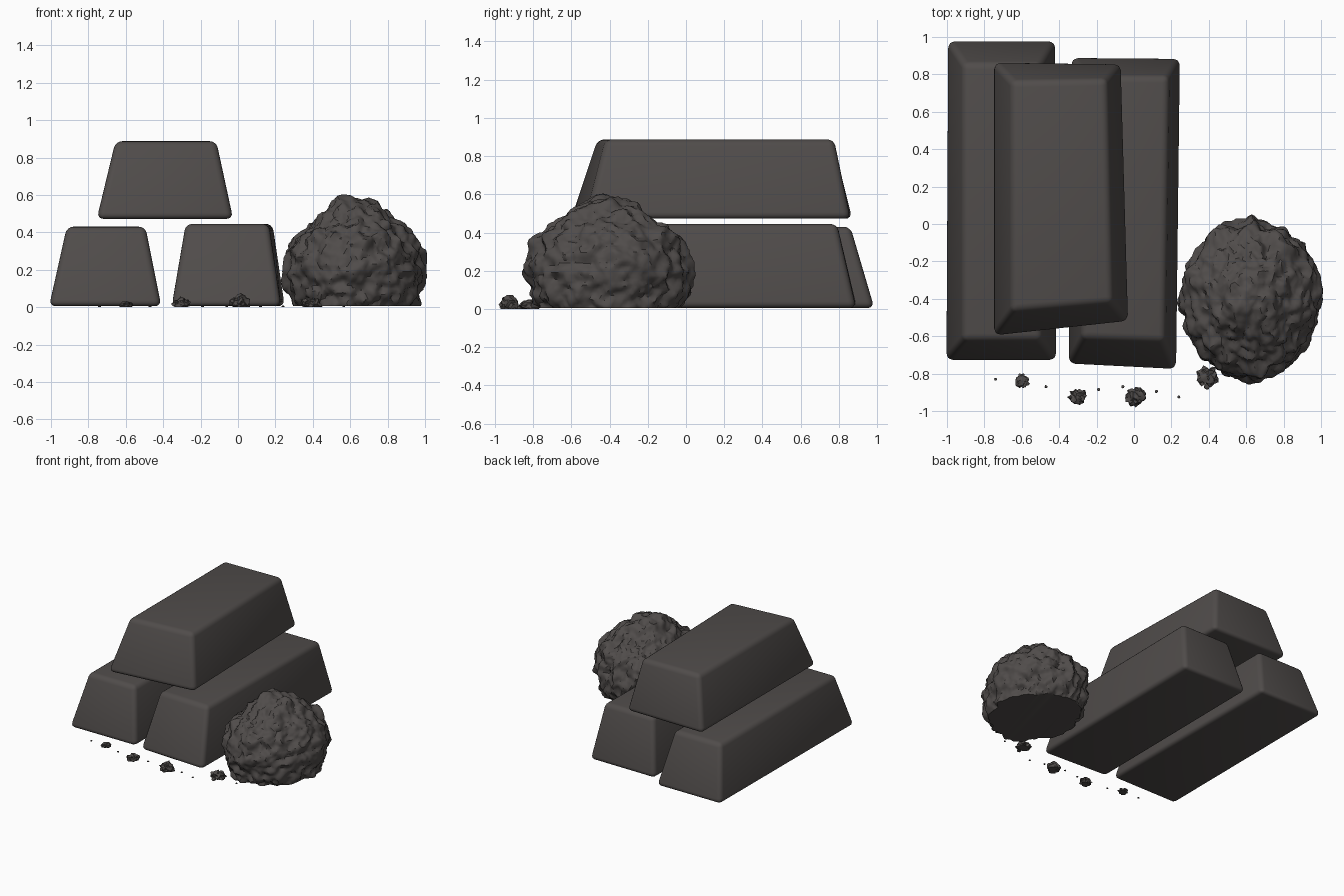
import bpy, bmesh, math
from mathutils import Vector, noise

cube = bpy.data.objects.get("Cube")
if cube:
    bpy.data.objects.remove(cube, do_unlink=True)

# One dark warm grey for everything
grey = bpy.data.materials.new("dark_warm_grey")
grey.use_nodes = True
colour = (0.08, 0.072, 0.069, 1)
grey.diffuse_color = colour
shader = grey.node_tree.nodes["Principled BSDF"]
shader.inputs["Base Color"].default_value = colour
shader.inputs["Roughness"].default_value = 0.8


def finish(name, bm, angle):
    bmesh.ops.recalc_face_normals(bm, faces=bm.faces)
    mesh = bpy.data.meshes.new(name)
    bm.to_mesh(mesh)
    bm.free()
    mesh.materials.append(grey)
    obj = bpy.data.objects.new(name, mesh)
    bpy.context.collection.objects.link(obj)
    bpy.ops.object.select_all(action='DESELECT')
    obj.select_set(True)
    bpy.context.view_layer.objects.active = obj
    bpy.ops.object.shade_smooth_by_angle(angle=math.radians(angle))
    return obj


def ingot(name, base, top, z0, z1):
    """Tapered bar; corners run front left to back left, counter-clockwise from above."""
    bm = bmesh.new()
    low = [bm.verts.new((x, y, z0)) for x, y in base]
    high = [bm.verts.new((x, y, z1)) for x, y in top]
    bm.faces.new(low)
    bm.faces.new(high)
    for i in range(4):
        j = (i + 1) % 4
        bm.faces.new((low[i], low[j], high[j], high[i]))
    bmesh.ops.bevel(bm, geom=bm.edges[:], offset=0.035, segments=4,
                    profile=0.5, affect='EDGES', clamp_overlap=True)
    return finish(name, bm, 40)


def stone(name, centre, radii, floor, detail, layers, shape=None):
    """Lumpy ellipsoid cut flat at the floor; layers are (frequency, strength)."""
    bm = bmesh.new()
    bmesh.ops.create_icosphere(bm, subdivisions=detail, radius=1)
    centre = Vector(centre)
    for v in bm.verts:
        d = v.co.normalized()
        r = 1.0
        for freq, strength in layers:
            r += strength * noise.noise(d * freq + centre * 7)
        if shape:
            r += shape(d)
        v.co = centre + Vector(a * b * r for a, b in zip(d, radii))
    bmesh.ops.bisect_plane(bm, geom=bm.verts[:] + bm.edges[:] + bm.faces[:],
                           plane_co=(0, 0, floor), plane_no=(0, 0, 1), clear_inner=True)
    bmesh.ops.holes_fill(bm, edges=[e for e in bm.edges if e.is_boundary], sides=0)
    return finish(name, bm, 35)


# Stacked bars
ingot("left_bar",
      [(-1.01, -.735), (-.41, -.735), (-.415, .985), (-1.0, .985)],
      [(-.915, -.62), (-.495, -.62), (-.495, .86), (-.915, .86)], .005, .43)
ingot("middle_bar",
      [(-.355, -.755), (.23, -.785), (.25, .89), (-.34, .895)],
      [(-.28, -.61), (.165, -.625), (.185, .79), (-.26, .79)], .005, .445)
ingot("upper_bar",
      [(-.755, -.605), (-.025, -.525), (-.065, .86), (-.755, .87)],
      [(-.655, -.465), (-.115, -.42), (-.145, .775), (-.655, .765)], .472, .887)


# Boulder with a narrower, knobbly crown
def crown(d):
    shoulder = -0.09 * max(0, 1 - abs(d.z - 0.75) / 0.3)
    return shoulder + 0.05 * max(0, d.z - 0.9) / 0.1


stone("boulder", (.625, -.4, .19), (.365, .42, .385), .005, 6,
      [(1.6, .08), (4, .085), (8, .06), (18, .02)], crown)

# Chips scattered along the front: x, y, half width, height
chips = [(-.6, -.84, .035, .03), (-.3, -.925, .04, .05),
         (.01, -.922, .05, .065), (.39, -.815, .05, .05)]
for n, (x, y, r, h) in enumerate(chips):
    stone(f"chip_{n + 1}", (x, y, h * .35), (r, r, h * .65), 0, 3,
          [(1.5, .3), (3, .5)])

# Crumbs between the chips
crumbs = [(-.74, -.83), (-.47, -.87), (-.19, -.885), (-.06, -.87),
          (.12, -.895), (.24, -.925), (.39, -.87), (.565, -.825)]
for n, (x, y) in enumerate(crumbs):
    r = .016 if n == 6 else .008
    stone(f"crumb_{n + 1}", (x, y, r * .4), (r, r, r * .7), 0, 2, [(2, .3)])
